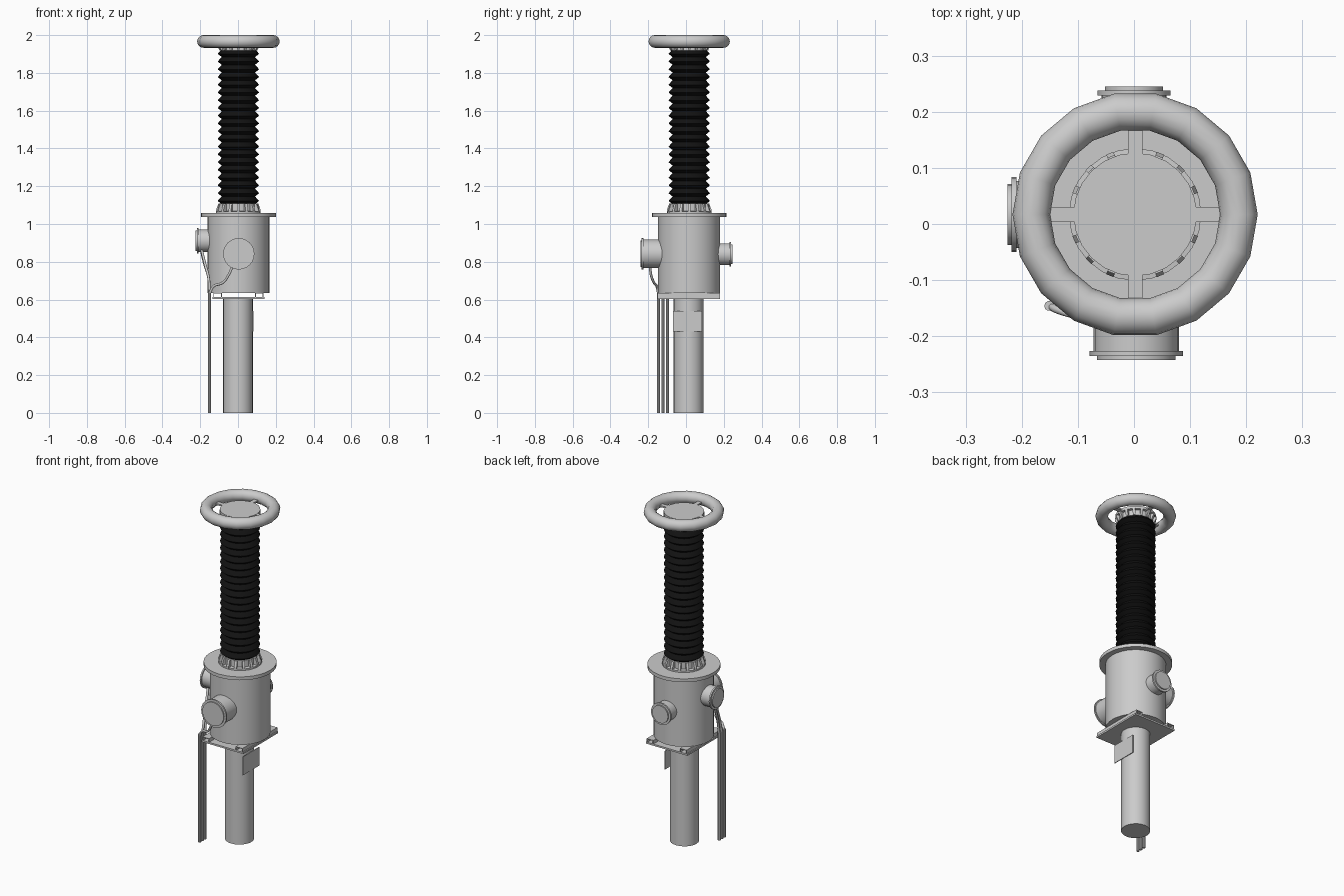
import bpy, bmesh, math
from mathutils import Matrix, Vector

if "Cube" in bpy.data.objects:
    bpy.data.objects.remove(bpy.data.objects["Cube"])

CX, CY = 0.002, 0.017   # main axis of the post


def finish(bm, name, smooth=True, mat=None):
    bmesh.ops.recalc_face_normals(bm, faces=bm.faces[:])
    me = bpy.data.meshes.new(name)
    bm.to_mesh(me)
    bm.free()
    ob = bpy.data.objects.new(name, me)
    bpy.context.collection.objects.link(ob)
    if mat:
        me.materials.append(mat)
    if smooth:
        bpy.ops.object.select_all(action='DESELECT')
        ob.select_set(True)
        bpy.context.view_layer.objects.active = ob
        bpy.ops.object.shade_smooth_by_angle(angle=math.radians(35))
    return ob


def lathe(name, profile, n=32, origin=(CX, CY, 0), direction=(0, 0, 1), mat=None):
    """Revolve (radius, height) points around an axis and cap both ends."""
    bm = bmesh.new()
    rings = [[bm.verts.new((r * math.cos(2 * math.pi * i / n),
                            r * math.sin(2 * math.pi * i / n), h)) for i in range(n)]
             for r, h in profile]
    for a, b in zip(rings, rings[1:]):
        for i in range(n):
            j = (i + 1) % n
            bm.faces.new((a[i], a[j], b[j], b[i]))
    bm.faces.new(rings[0][::-1])
    bm.faces.new(rings[-1])
    rot = Vector((0, 0, 1)).rotation_difference(Vector(direction)).to_matrix().to_4x4()
    bm.transform(Matrix.Translation(origin) @ rot)
    return finish(bm, name, True, mat)


def box(name, lo, hi):
    bm = bmesh.new()
    bmesh.ops.create_cube(bm, size=1)
    size = Vector(hi) - Vector(lo)
    bm.transform(Matrix.Translation((Vector(lo) + Vector(hi)) / 2) @ Matrix.Diagonal((*size, 1)))
    return finish(bm, name, False)


def ribs(name, z_wide, z_narrow, r_wide, r_narrow, n=16, t=0.007):
    """Ring of tapered gusset ribs around the axis."""
    bm = bmesh.new()
    outline = [(0.085, z_wide), (r_wide, z_wide), (r_wide, z_wide * 0.7 + z_narrow * 0.3),
               (r_narrow, z_narrow), (0.085, z_narrow)]
    for k in range(n):
        rot = Matrix.Translation((CX, CY, 0)) @ Matrix.Rotation(2 * math.pi * k / n, 4, 'Z')
        sides = [[bm.verts.new(rot @ Vector((r, s * t, z))) for r, z in outline] for s in (-1, 1)]
        bm.faces.new(sides[0])
        bm.faces.new(sides[1][::-1])
        for i in range(5):
            j = (i + 1) % 5
            bm.faces.new((sides[0][i], sides[0][j], sides[1][j], sides[1][i]))
    return finish(bm, name, False)


def cable(name, points, radius=0.007):
    cu = bpy.data.curves.new(name, 'CURVE')
    cu.dimensions = '3D'
    cu.bevel_depth = radius
    cu.bevel_resolution = 2
    cu.resolution_u = 6
    cu.use_fill_caps = True
    sp = cu.splines.new('BEZIER')
    sp.bezier_points.add(len(points) - 1)
    for bp, p in zip(sp.bezier_points, points):
        bp.co = p
        bp.handle_left_type = bp.handle_right_type = 'AUTO'
    ob = bpy.data.objects.new(name, cu)
    bpy.context.collection.objects.link(ob)
    return ob


black = bpy.data.materials.new("black_rubber")
black.diffuse_color = (0.006, 0.006, 0.006, 1)
black.use_nodes = True
black.node_tree.nodes["Principled BSDF"].inputs["Base Color"].default_value = black.diffuse_color

# Support pipe with name plate
lathe("support_pipe", [(0.079, 0), (0.079, 0.606)], 24, (0, 0.014, 0))
box("blank_plate", (0.077, -0.069, 0.43), (0.081, 0.086, 0.54))

# Mounting plate and the channels carrying the tank
box("mounting_plate", (-0.136, -0.15, 0.604), (0.14, 0.18, 0.614))
for s, side in ((-1, "left"), (1, "right")):
    x = CX + s * 0.11
    for d in (-0.02, 0.02):
        box(side + "_channel_web", (x + d - 0.002, -0.15, 0.613), (x + d + 0.002, 0.18, 0.636))
    box(side + "_channel_top", (x - 0.02, -0.15, 0.632), (x + 0.02, 0.18, 0.636))

# Tank and its lid flange
lathe("tank", [(0.164, 0.635), (0.164, 1.04)], 32)
lathe("tank_flange", [(0.198, 1.037), (0.198, 1.057)], 32)

# Side ports: tube, flange, cover
def port(name, origin, direction, r, reach):
    lathe(name, [(r, 0.1), (r, reach - 0.016), (r + 0.007, reach - 0.016),
                 (r + 0.007, reach - 0.007), (r - 0.006, reach - 0.007), (r - 0.006, reach)],
          24, origin, direction)

port("front_port", (0.004, CY, 0.842), (0, -1, 0), 0.076, 0.259)
port("back_port", (0, CY, 0.84), (0, 1, 0), 0.058, 0.228)
port("left_port", (CX, CY, 0.911), (-1, 0, 0), 0.06, 0.227)

# Insulator: stacked sheds between two ribbed collars
sheds, z0, z1 = 20, 1.105, 1.925
step = (z1 - z0) / sheds
profile = [(0.088, z0)]
for i in range(sheds):
    z = z0 + i * step
    profile += [(0.109, z + step * 0.4), (0.107, z + step * 0.5), (0.088, z + step)]
lathe("insulator", profile, 20, mat=black)

lathe("lower_collar", [(0.118, 1.055), (0.118, 1.066), (0.096, 1.068), (0.096, 1.108)], 24)
ribs("lower_collar_ribs", 1.06, 1.108, 0.118, 0.106)
lathe("upper_collar", [(0.096, 1.918), (0.096, 1.95), (0.11, 1.952), (0.11, 1.968)], 24)
ribs("upper_collar_ribs", 1.955, 1.918, 0.112, 0.1)

# Corona ring, 18 segments, with four spokes
bm = bmesh.new()
N, M, R, T = 18, 16, 0.185, 0.0335
grid = [[bm.verts.new((CX + (R + T * math.cos(b)) * math.cos(a),
                       CY + (R + T * math.cos(b)) * math.sin(a),
                       1.9665 + T * math.sin(b)))
         for b in [2 * math.pi * j / M for j in range(M)]]
        for a in [2 * math.pi * i / N for i in range(N)]]
for i in range(N):
    for j in range(M):
        p, q = grid[i], grid[(i + 1) % N]
        k = (j + 1) % M
        bm.faces.new((p[j], q[j], q[k], p[k]))
finish(bm, "corona_ring")
box("ring_spokes_x", (CX - 0.165, CY - 0.013, 1.958), (CX + 0.165, CY + 0.013, 1.967))
box("ring_spokes_y", (CX - 0.013, CY - 0.165, 1.958), (CX + 0.013, CY + 0.165, 1.967))

# Three conduits down the left front, with cables up to the ports
tops = [
    [(-0.13, -0.155, 0.67), (-0.08, -0.17, 0.69), (-0.05, -0.185, 0.73), (-0.03, -0.19, 0.775)],
    [(-0.155, -0.1, 0.71), (-0.175, -0.05, 0.79), (-0.192, -0.01, 0.86)],
    [(-0.155, -0.08, 0.71), (-0.178, -0.03, 0.79), (-0.195, 0.01, 0.86)],
]
for i, (y, path) in enumerate(zip((-0.146, -0.122, -0.098), tops)):
    lathe("conduit_%d" % (i + 1), [(0.009, 0), (0.009, 0.645)], 10, (-0.151, y, 0))
    cable("port_cable_%d" % (i + 1), [(-0.151, y, 0.63)] + path)
